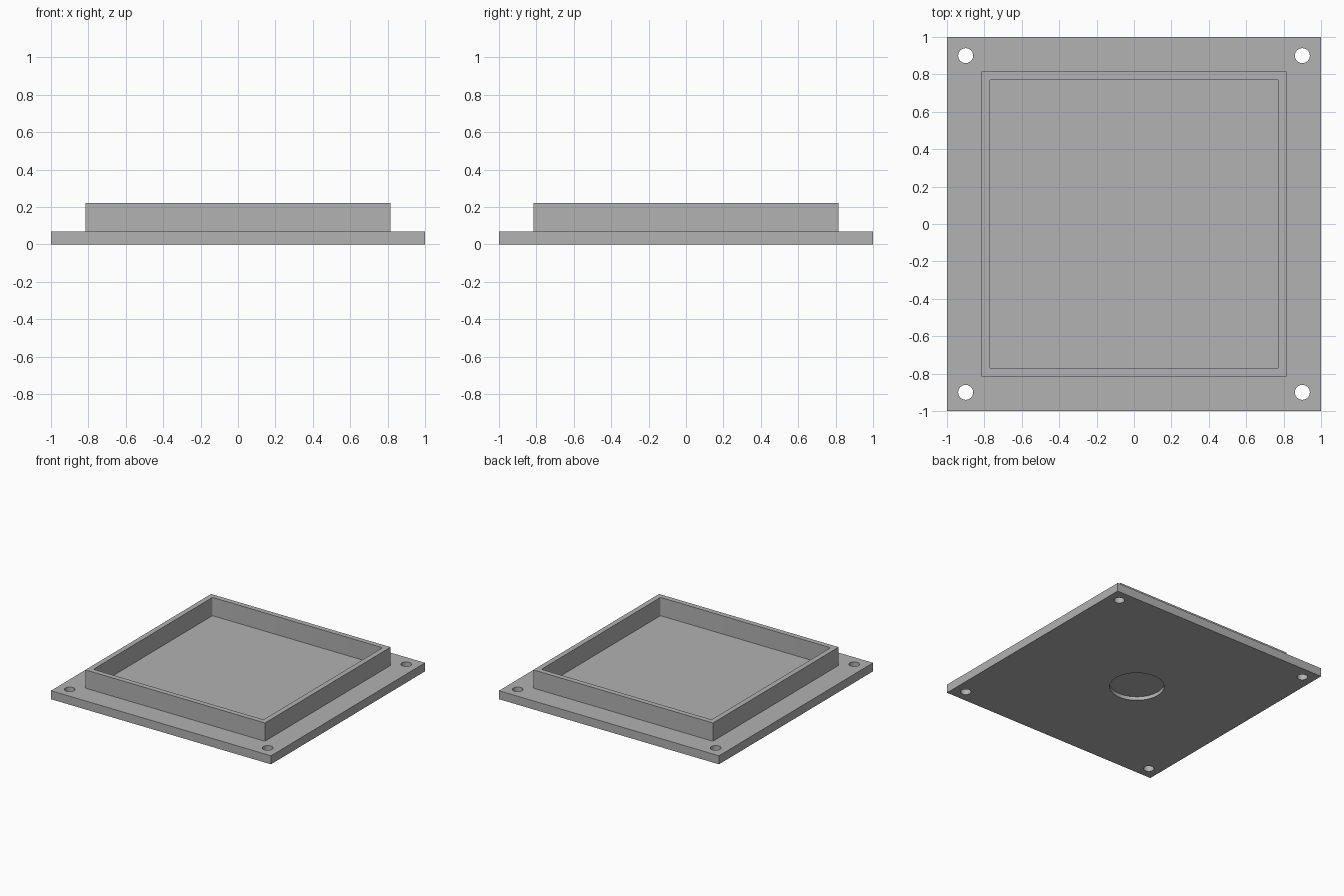
import bpy
import bmesh
from math import radians

cube = bpy.data.objects.get("Cube")
if cube:
    bpy.data.objects.remove(cube, do_unlink=True)

grey = bpy.data.materials.new("plain grey")
grey.use_nodes = True
grey.diffuse_color = (0.445, 0.445, 0.445, 1)
grey.node_tree.nodes["Principled BSDF"].inputs["Base Color"].default_value = grey.diffuse_color


def block(name, half, bottom, top, corner=0.0):
    """Square block, optionally with rounded upright edges."""
    bpy.ops.mesh.primitive_cube_add(size=2, location=(0, 0, (bottom + top) / 2))
    ob = bpy.context.object
    ob.name = name
    ob.scale = (half, half, (top - bottom) / 2)
    bpy.ops.object.transform_apply(location=True, scale=True)
    ob.data.materials.append(grey)
    if corner:
        bm = bmesh.new()
        bm.from_mesh(ob.data)
        upright = [e for e in bm.edges
                   if abs(e.verts[0].co.z - e.verts[1].co.z) > 0.01]
        bmesh.ops.bevel(bm, geom=upright, offset=corner, segments=4,
                        profile=0.5, affect='EDGES')
        bm.to_mesh(ob.data)
        bm.free()
    return ob


def rod(name, radius, x, y, bottom, top, sides):
    bpy.ops.mesh.primitive_cylinder_add(vertices=sides, radius=radius, depth=top - bottom,
                                        location=(x, y, (bottom + top) / 2))
    ob = bpy.context.object
    ob.name = name
    ob.data.materials.append(grey)
    return ob


def cut(target, cutter):
    """Subtract the cutter and discard it."""
    cutter.hide_render = True
    mod = target.modifiers.new("cut", 'BOOLEAN')
    mod.operation = 'DIFFERENCE'
    mod.solver = 'EXACT'
    mod.object = cutter
    bpy.ops.object.select_all(action='DESELECT')
    target.select_set(True)
    bpy.context.view_layer.objects.active = target
    bpy.ops.object.modifier_apply(modifier=mod.name)
    bpy.data.objects.remove(cutter, do_unlink=True)


PLATE_TOP = 0.07

# Base plate with four corner screw holes
plate = block("base_plate", 1.0, 0, PLATE_TOP)
for x in (-0.9, 0.9):
    for y in (-0.9, 0.9):
        cut(plate, rod("hole_cutter", 0.04, x, y, -0.1, 0.2, 32))

# Shallow round pocket in the underside
cut(plate, rod("pocket_cutter", 0.206, -0.036, -0.01, -0.1, 0.03, 64))

# Raised square rim, slightly sunk into the plate
rim = block("raised_rim", 0.816, PLATE_TOP - 0.02, 0.22)
cut(rim, block("rim_cutter", 0.773, 0, 0.4, corner=0.01))

for ob in (plate, rim):
    bpy.ops.object.select_all(action='DESELECT')
    ob.select_set(True)
    bpy.context.view_layer.objects.active = ob
    bpy.ops.object.shade_smooth_by_angle(angle=radians(30))
